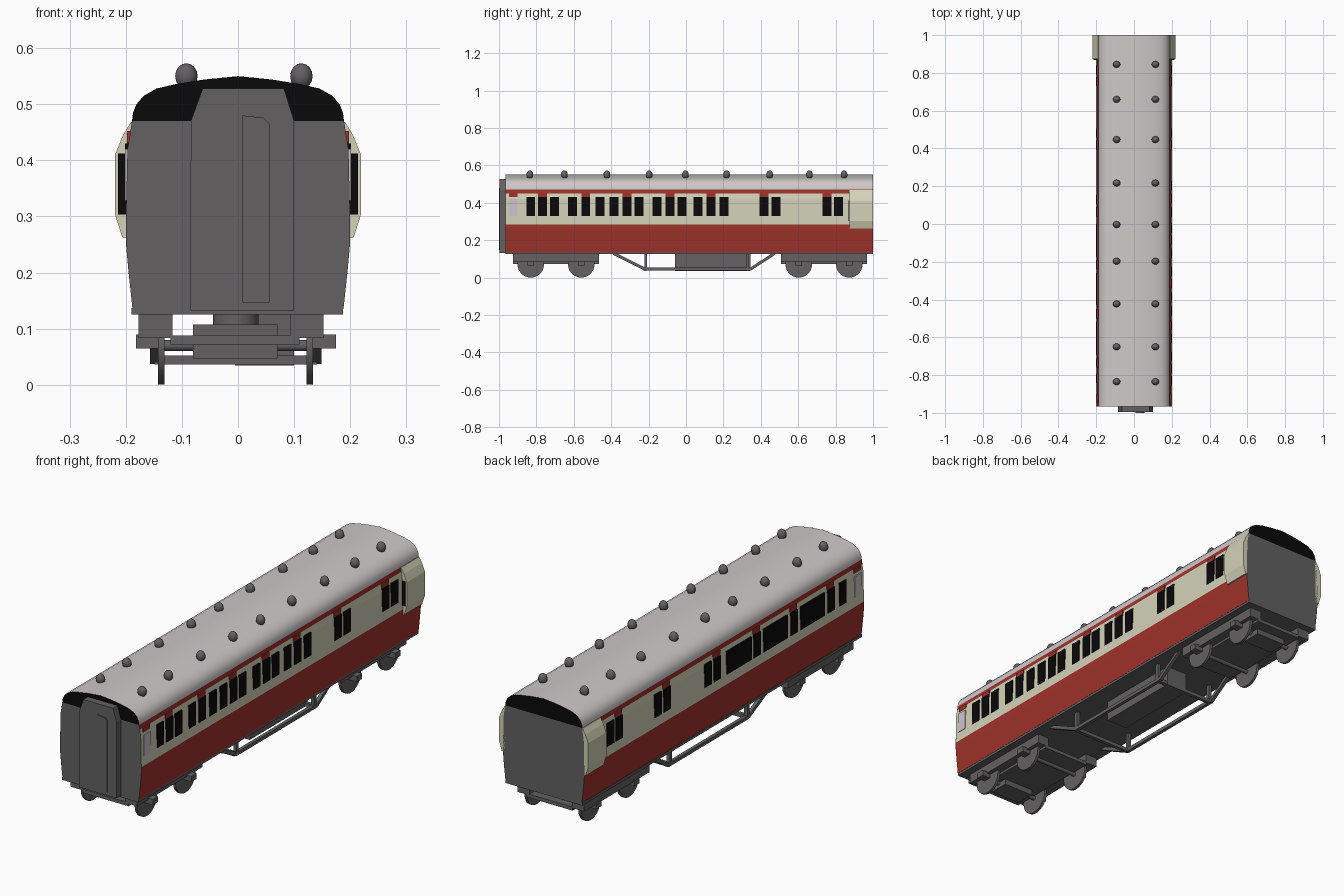
import bpy, bmesh, math
from mathutils import Vector, Matrix

if "Cube" in bpy.data.objects:
    bpy.data.objects.remove(bpy.data.objects["Cube"])


def mat(name, rgb):
    m = bpy.data.materials.new(name)
    lin = [(c / 255 / 12.92) if c < 11 else ((c / 255 + 0.055) / 1.055) ** 2.4 for c in rgb]
    m.diffuse_color = (*lin, 1)
    m.use_nodes = True
    m.node_tree.nodes["Principled BSDF"].inputs["Base Color"].default_value = m.diffuse_color
    return m


ROOF = mat("pale_grey", (206, 201, 201))
CREAM = mat("cream", (211, 211, 184))
RED = mat("red", (160, 50, 43))
GREY = mat("dark_grey", (99, 97, 97))
BLACK = mat("black", (9, 9, 9))
LILAC = mat("pale_lilac", (207, 197, 207))


def finish(bm, name, mats, rule=None, smooth=None):
    bmesh.ops.recalc_face_normals(bm, faces=bm.faces)
    bm.normal_update()
    if rule:
        for f in bm.faces:
            f.material_index = rule(f)
    me = bpy.data.meshes.new(name)
    bm.to_mesh(me)
    bm.free()
    for m in mats:
        me.materials.append(m)
    if smooth:
        me.shade_smooth()
        me.set_sharp_from_angle(angle=math.radians(smooth))
    ob = bpy.data.objects.new(name, me)
    bpy.context.collection.objects.link(ob)
    return ob


def extrude_y(name, pts, y0, y1, mats, rule=None, smooth=None):
    """Extrude an (x, z) outline along y."""
    bm = bmesh.new()
    face = bm.faces.new([bm.verts.new((x, y0, z)) for x, z in pts])
    new = bmesh.ops.extrude_face_region(bm, geom=[face])["geom"]
    bmesh.ops.translate(bm, vec=(0, y1 - y0, 0),
                        verts=[v for v in new if isinstance(v, bmesh.types.BMVert)])
    return finish(bm, name, mats, rule, smooth)


def box(name, x, y, z, m):
    pts = [(x[0], z[0]), (x[1], z[0]), (x[1], z[1]), (x[0], z[1])]
    return extrude_y(name, pts, y[0], y[1], [m])


def cylinder(name, a, b, r, m, sides=24, smooth=40):
    a, b = Vector(a), Vector(b)
    rot = (b - a).to_track_quat('Z', 'X').to_matrix().to_4x4()
    bm = bmesh.new()
    bmesh.ops.create_cone(bm, cap_ends=True, segments=sides, radius1=r, radius2=r,
                          depth=(b - a).length,
                          matrix=Matrix.Translation((a + b) / 2) @ rot @ Matrix.Rotation(math.pi / sides, 4, 'Z'))
    return finish(bm, name, [m], None, smooth)


def mirrored(half):
    return half + [(-x, z) for x, z in reversed(half) if x > 0]


# Body shell: red lower panel, cream upper panel, red line under the roof
side = [(0.188, 0.135), (0.195, 0.20), (0.200, 0.255), (0.200, 0.285),
        (0.197, 0.42), (0.192, 0.45), (0.189, 0.47)]


def body_rule(f):
    if abs(f.normal.y) > 0.9 or abs(f.normal.z) > 0.9:
        return 2
    return 1 if 0.285 < f.calc_center_median().z < 0.45 else 0


extrude_y("body_shell", mirrored(side), -0.965, 1.0, [RED, CREAM, GREY], body_rule)

# Roof with black ends
arc = [(0.189, 0.47), (0.187, 0.485), (0.181, 0.50), (0.168, 0.515), (0.145, 0.528),
       (0.11, 0.536), (0.06, 0.544), (0, 0.55)]
extrude_y("roof", mirrored(arc), -0.965, 1.0, [ROOF, BLACK],
          lambda f: 1 if abs(f.normal.y) > 0.9 else 0, 30)

# Floor frame
box("floor_frame", (-0.19, 0.187), (-0.965, 1.0), (0.125, 0.137), GREY)

# Roof ventilators
for y in (-0.835, -0.65, -0.423, -0.197, -0.003, 0.217, 0.447, 0.66, 0.845):
    for x in (-0.092, 0.113):
        bm = bmesh.new()
        bmesh.ops.create_uvsphere(bm, u_segments=12, v_segments=8, radius=1,
                                  matrix=Matrix.Translation((x, y, 0.55)) @ Matrix.Diagonal((0.02, 0.018, 0.023, 1)))
        finish(bm, "roof_vent", [GREY], None, 50)


# Windows and door panels, as thin plates on the body sides
def plate(name, s, y0, y1, z0, z1, m, out=0.2015):
    x = sorted((s * (out - 0.007), s * out))
    box(name, x, (y0, y1), (z0, z1), m)


right = [-0.83, -0.766, -0.702, -0.606, -0.536, -0.461, -0.386, -0.316, -0.252, -0.155,
         -0.085, -0.021, 0.064, 0.134, 0.204, 0.418, 0.482, 0.754, 0.815]
right_doors = [-0.766, -0.536, -0.316, -0.085, 0.134, 0.418, 0.754]
left = [0.815, 0.754, 0.482, 0.418, 0.13, 0.065, -0.215, -0.475, -0.735, -0.817]
left_doors = [0.754, 0.418, 0.065, -0.215, -0.475, -0.735]
for s, windows, doors in ((1, right, right_doors), (-1, left, left_doors)):
    for y in windows:
        plate("window", s, y - 0.024, y + 0.024, 0.328, 0.43, BLACK)
    for y in doors:
        plate("door_top_panel", s, y - 0.024, y + 0.024, 0.43, 0.452, RED, 0.1975)
    plate("end_panel", s, -0.947, -0.90, 0.328, 0.42, LILAC)
    plate("end_top_panel", s, -0.947, -0.90, 0.432, 0.452, RED, 0.1975)
for y0, y1 in ((-0.175, 0.0), (-0.43, -0.26), (-0.69, -0.52)):
    plate("large_window", -1, y0, y1, 0.328, 0.43, BLACK)

# Guard lookouts near the back, each with a forward window
for s in (1, -1):
    pts = [(0.186, 0.47), (0.191, 0.468), (0.205, 0.445), (0.219, 0.41), (0.219, 0.303),
           (0.206, 0.262), (0.19, 0.262)]
    extrude_y("lookout", [(s * x, z) for x, z in pts], 0.873, 1.0, [CREAM])
    box("lookout_window", sorted((s * 0.196, s * 0.214)), (0.869, 0.875), (0.303, 0.412), BLACK)

# Front gangway with a door panel
extrude_y("gangway", [(-0.085, 0.132), (-0.084, 0.47), (-0.063, 0.528), (0.082, 0.528),
                      (0.10, 0.47), (0.10, 0.132)], -0.996, -0.96, [GREY])
extrude_y("gangway_door", [(0.008, 0.147), (0.008, 0.48), (0.045, 0.476), (0.056, 0.465),
                           (0.056, 0.147)], -1.0, -0.994, [GREY])

# Bogies: side frames, plate, centre box, wheels and axle boxes
for c, e in ((-0.695, -1), (0.738, 1)):
    span = (c - 0.23, c + 0.23)
    box("bogie_frame_left", (-0.177, -0.117), span, (0.083, 0.126), GREY)
    box("bogie_frame_right", (0.093, 0.152), span, (0.083, 0.126), GREY)
    box("bogie_plate", (-0.12, 0.11), span, (0.072, 0.088), GREY)
    yc = c + e * 0.135
    box("bogie_centre_box", (-0.08, 0.07), (yc - 0.045, yc + 0.045), (0.047, 0.107), GREY)
    cylinder("bogie_pivot", (-0.004, yc, 0.10), (-0.004, yc, 0.128), 0.041, GREY)
    for y in (c - 0.135, c + 0.135):
        cylinder("axle", (-0.14, y, 0.07), (0.13, y, 0.07), 0.01, GREY, 12)
        for x, xa in ((-0.137, (-0.182, -0.14)), (0.128, (0.13, 0.175))):
            cylinder("wheel", (x - 0.006, y, 0.071), (x + 0.006, y, 0.071), 0.071, GREY, 32)
            box("axle_box", xa, (y - 0.018, y + 0.018), (0.065, 0.09), GREY)

# Underframe trusses and battery box
box("battery_box", (-0.005, 0.10), (-0.06, 0.345), (0.034, 0.13), GREY)
for x in (-0.149, 0.141):
    path = [(-0.39, 0.13), (-0.22, 0.045), (0.345, 0.045), (0.475, 0.13)]
    for (ya, za), (yb, zb) in zip(path, path[1:]):
        cylinder("truss_bar", (x, ya, za), (x, yb, zb), 0.011, GREY, 4, None)
    for y in (-0.215, 0.33):
        cylinder("truss_post", (x, y, 0.04), (x, y, 0.13), 0.011, GREY, 4, None)
for y in (-0.22, 0.335):
    box("truss_cross_beam", (-0.149, 0.141), (y - 0.008, y + 0.008), (0.036, 0.052), GREY)
